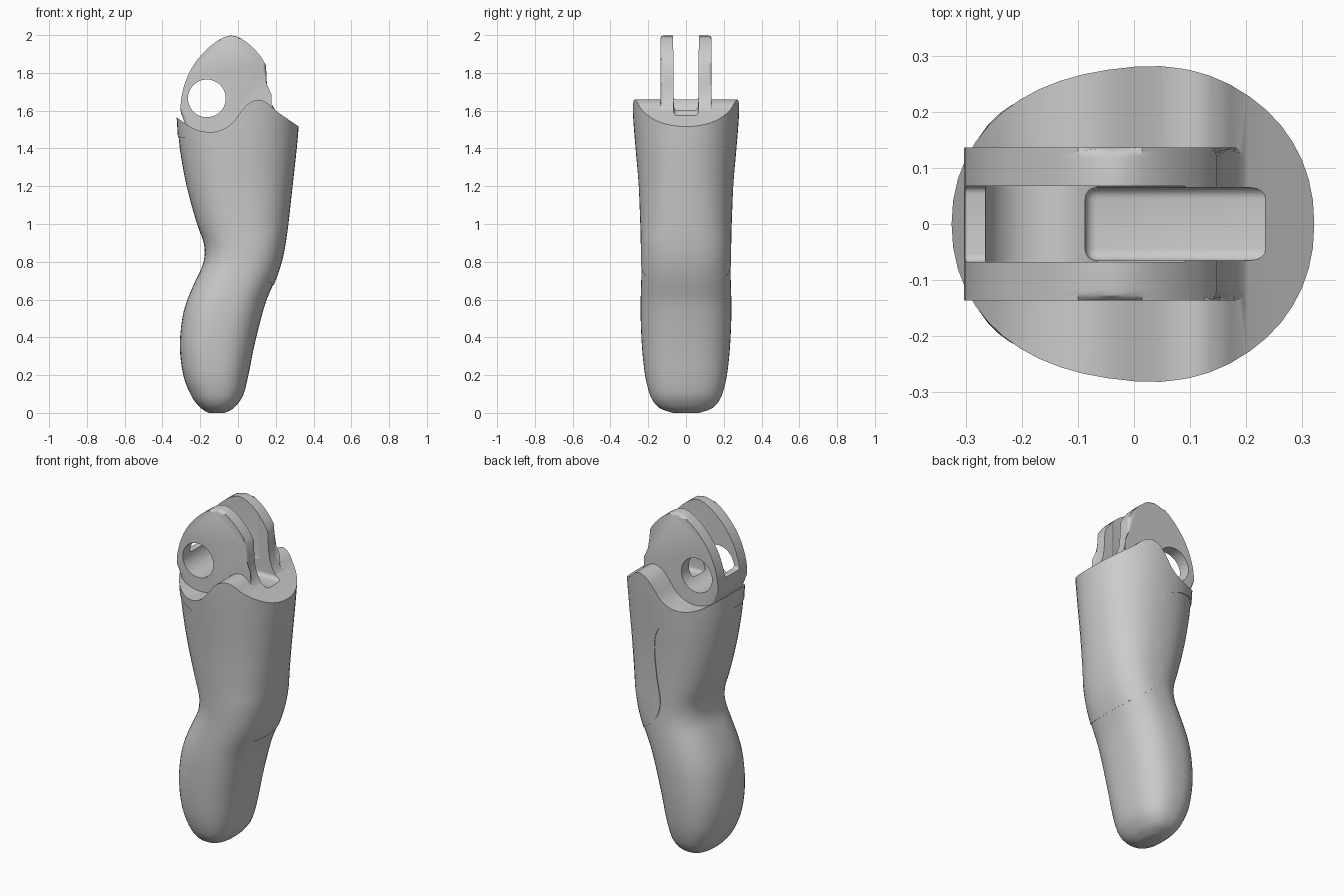
import bpy, bmesh, math

if "Cube" in bpy.data.objects:
    bpy.data.objects.remove(bpy.data.objects["Cube"])


def spline(points, steps):
    """Catmull-Rom curve through tuples of any length."""
    out = []
    for i in range(len(points) - 1):
        p0, p1 = points[max(i - 1, 0)], points[i]
        p2, p3 = points[i + 1], points[min(i + 2, len(points) - 1)]
        for s in range(steps):
            t = s / steps
            out.append(tuple(0.5 * (2 * b + (c - a) * t + (2 * a - 5 * b + 4 * c - d) * t * t
                                    + (3 * b - a - 3 * c + d) * t ** 3)
                             for a, b, c, d in zip(p0, p1, p2, p3)))
    return out + [points[-1]]


def make_object(name, bm):
    bmesh.ops.recalc_face_normals(bm, faces=bm.faces)
    mesh = bpy.data.meshes.new(name)
    bm.to_mesh(mesh)
    bm.free()
    obj = bpy.data.objects.new(name, mesh)
    bpy.context.collection.objects.link(obj)
    return obj


def loft(name, rows, grow=0.0, sides=48):
    """Superellipse rings: (z, left x, right x, half depth, exponent)."""
    bm = bmesh.new()
    rings = []
    for z, left, right, depth, n in rows:
        mid, a, b = (left + right) / 2, (right - left) / 2 + grow, depth + grow
        ring = []
        for k in range(sides):
            c, s = math.cos(math.tau * k / sides), math.sin(math.tau * k / sides)
            ring.append(bm.verts.new((mid + a * math.copysign(abs(c) ** (2 / n), c),
                                      b * math.copysign(abs(s) ** (2 / n), s), z)))
        rings.append(ring)
    for r0, r1 in zip(rings, rings[1:]):
        for k in range(sides):
            j = (k + 1) % sides
            bm.faces.new((r0[k], r0[j], r1[j], r1[k]))
    bm.faces.new(rings[0])
    bm.faces.new(rings[-1])
    return make_object(name, bm)


def prism(name, outline, half, bevel=0.0):
    """Extrude an x-z outline along y, optionally rounding both rims."""
    bm = bmesh.new()
    a = [bm.verts.new((x, -half, z)) for x, z in outline]
    b = [bm.verts.new((x, half, z)) for x, z in outline]
    caps = [bm.faces.new(a), bm.faces.new(b[::-1])]
    for i in range(len(a)):
        j = (i + 1) % len(a)
        bm.faces.new((a[i], a[j], b[j], b[i]))
    if bevel:
        rim = [e for f in caps for e in f.edges]
        bmesh.ops.bevel(bm, geom=rim, offset=bevel, segments=3, profile=0.5, affect='EDGES')
    return make_object(name, bm)


def rounded_box(name, x0, x1, half, z0, z1, radius):
    bm = bmesh.new()
    bmesh.ops.create_cube(bm, size=1)
    for v in bm.verts:
        v.co = ((x0 + x1) / 2 + v.co.x * (x1 - x0), v.co.y * 2 * half,
                (z0 + z1) / 2 + v.co.z * (z1 - z0))
    bmesh.ops.bevel(bm, geom=bm.edges[:], offset=radius, segments=4, profile=0.5, affect='EDGES')
    return make_object(name, bm)


def boolean(target, tool, operation):
    mod = target.modifiers.new("cut", 'BOOLEAN')
    mod.object, mod.operation, mod.solver = tool, operation, 'EXACT'
    bpy.context.view_layer.objects.active = target
    bpy.ops.object.modifier_apply(modifier=mod.name)
    bpy.data.objects.remove(tool)


# Body cross-sections
rows = spline([
    (0.0, -0.155, -0.07, 0.07, 2.3), (0.02, -0.19, -0.03, 0.13, 2.4),
    (0.05, -0.22, 0.0, 0.165, 2.5), (0.1, -0.252, 0.03, 0.192, 2.5),
    (0.2, -0.29, 0.055, 0.217, 2.5), (0.35, -0.308, 0.085, 0.233, 2.5),
    (0.5, -0.295, 0.122, 0.24, 2.5), (0.6, -0.268, 0.152, 0.24, 2.5),
    (0.7, -0.225, 0.195, 0.237, 2.5), (0.78, -0.188, 0.223, 0.235, 2.5),
    (0.85, -0.176, 0.24, 0.235, 2.5), (0.92, -0.187, 0.252, 0.236, 2.5),
    (1.0, -0.217, 0.263, 0.238, 2.4), (1.2, -0.272, 0.285, 0.247, 2.3),
    (1.4, -0.308, 0.307, 0.263, 2.2), (1.55, -0.32, 0.32, 0.275, 2.15),
    (1.75, -0.335, 0.335, 0.285, 2.15)], 3)

# Seam between pad and sleeve, and wavy sleeve top
seam = [(-0.5, 1.5)] + spline([
    (-0.34, 1.465), (-0.2, 1.44), (-0.06, 1.4), (0.005, 1.34), (0.03, 1.23), (0.02, 1.06),
    (0.002, 0.92), (0.025, 0.82), (0.09, 0.75), (0.2, 0.667)], 4) + [(0.5, 0.44)]
crest = [(0.5, 1.4)] + spline([
    (0.33, 1.51), (0.2, 1.6), (0.155, 1.64), (0.11, 1.658), (0.06, 1.64), (0.02, 1.6),
    (-0.03, 1.535), (-0.09, 1.497), (-0.16, 1.487), (-0.24, 1.508), (-0.34, 1.575)], 4) + [(-0.5, 1.68)]

# Fingertip pad
pad = loft("fingertip_pad", rows)
boolean(pad, prism("pad_cutter", seam + [(0.5, 2), (-0.5, 2)], 0.5), 'DIFFERENCE')

# Back sleeve
sleeve = loft("back_sleeve", rows, 0.004)
boolean(sleeve, prism("sleeve_cutter", seam + crest, 0.5), 'INTERSECT')

# Hinge lug
arc = spline([(-0.303, 1.59), (-0.3, 1.67), (-0.27, 1.775), (-0.215, 1.87), (-0.13, 1.955),
              (-0.04, 1.998), (0.04, 1.967), (0.11, 1.9), (0.148, 1.84)], 3)
lug_outline = ([(-0.2, 1.42), (-0.28, 1.53)] + arc
               + [(0.153, 1.74), (0.16, 1.68), (0.178, 1.635), (0.21, 1.58), (0.21, 1.42)])
boolean(sleeve, prism("hinge_lug", lug_outline, 0.136, 0.018), 'UNION')

# Slot between the cheeks, deeper pocket and pin hole
boolean(sleeve, rounded_box("upper_slot", -0.6, 0.1, 0.068, 1.66, 2.3, 0.015), 'DIFFERENCE')
boolean(sleeve, rounded_box("pocket", -0.087, 0.252, 0.065, 1.575, 2.3, 0.02), 'DIFFERENCE')
hole = [(-0.165 + 0.1 * math.cos(math.tau * k / 40), 1.665 + 0.1 * math.sin(math.tau * k / 40))
        for k in range(40)]
boolean(sleeve, prism("pin_hole", hole, 0.4), 'DIFFERENCE')

# Smooth shading with sharp edges kept
for obj in (pad, sleeve):
    bpy.ops.object.select_all(action='DESELECT')
    obj.select_set(True)
    bpy.context.view_layer.objects.active = obj
    bpy.ops.object.shade_smooth_by_angle(angle=math.radians(30))
